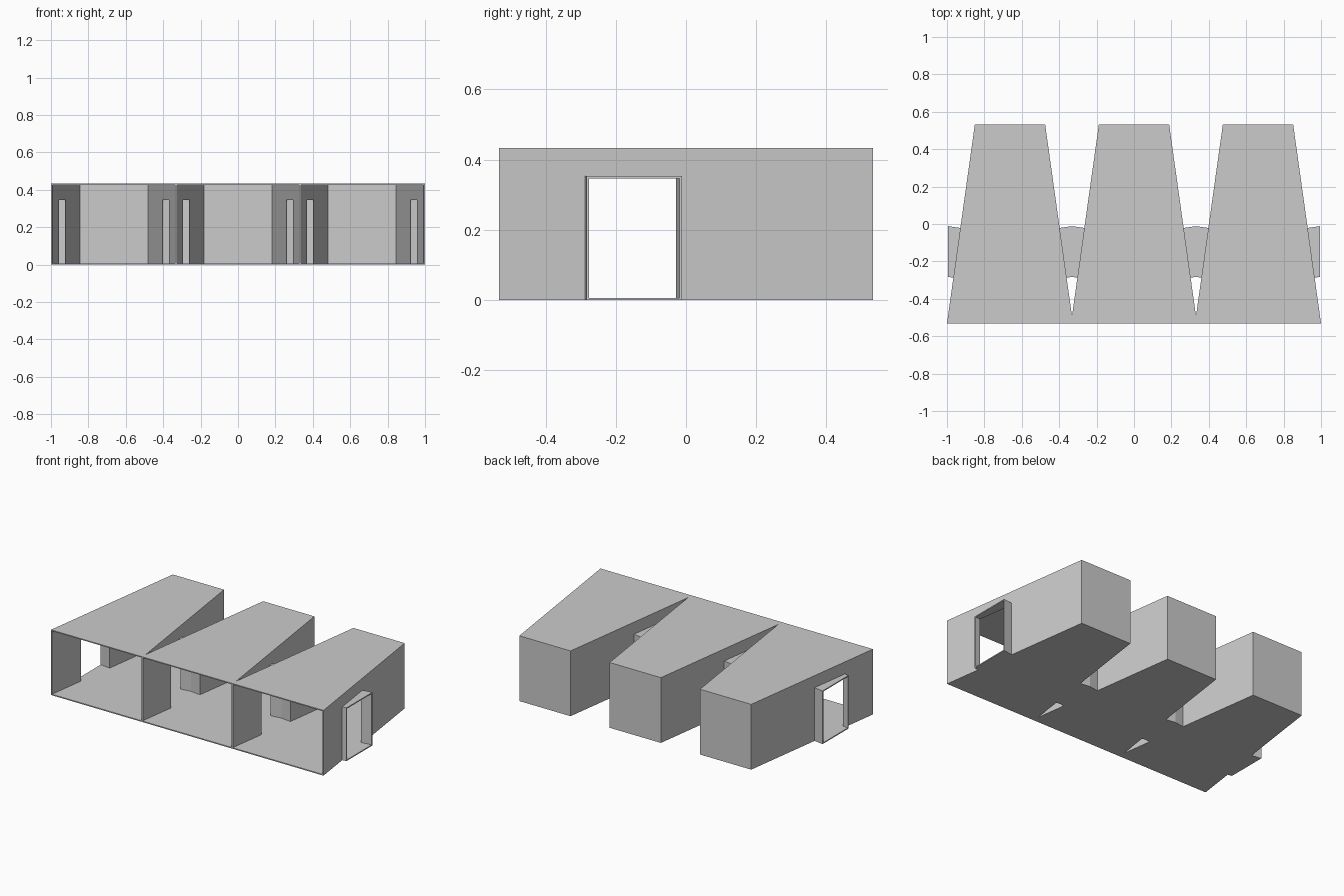
import bpy, bmesh

if "Cube" in bpy.data.objects:
    bpy.data.objects.remove(bpy.data.objects["Cube"])

D, H = 0.532, 0.433            # half depth, height
FRONT, BACK = 0.337, 0.188     # half widths of a tapered room
PITCH = 0.663                  # room spacing
T = 0.007                      # shell thickness
D0, D1, DOOR_Z = -0.287, -0.021, 0.353
K = (FRONT - BACK) / (2 * D)


def half_width(y):
    return FRONT - K * (y + D)


def side_points(s):
    """Outer and inner skin points for one side wall and its door tunnel."""
    pts = {}
    # Room corners: front edge is open, so it keeps its y
    for yn, yo, yi in (("f", -D, -D), ("b", D, D - T)):
        for zn, zo, zi in (("0", 0, T), ("1", H, H - T)):
            pts["box" + yn + zn] = ((s * half_width(yo), yo, zo),
                                    (s * (half_width(yi) - T), yi, zi))
    # Doorway in the wall, and the outer end of its tunnel
    for yn, yo, yi in (("f", D0, D0 + T), ("b", D1, D1 - T)):
        for zn, zo, zi in (("0", 0, T), ("1", DOOR_Z, DOOR_Z - T)):
            pts["door" + yn + zn] = ((s * half_width(yo), yo, zo),
                                     (s * (half_width(yi) - T), yi, zi))
            end = PITCH / 2
            skew = K * (end - half_width(yo))
            pts["end" + yn + zn] = ((s * end, yo + skew, zo),
                                    (s * end, yi + skew, zi))
    return pts


def room_mesh():
    bm = bmesh.new()
    skins = [{}, {}]
    for s in (-1, 1):
        for name, pair in side_points(s).items():
            for i in (0, 1):
                skins[i][s, name] = bm.verts.new(pair[i])

    faces = []
    floor_edge = ["boxf0", "doorf0", "doorb0", "boxb0"]
    # Floor, roof, back wall
    faces.append([(1, n) for n in floor_edge] + [(-1, n) for n in reversed(floor_edge)])
    faces.append([(1, "boxf1"), (1, "boxb1"), (-1, "boxb1"), (-1, "boxf1")])
    faces.append([(1, "boxb0"), (1, "boxb1"), (-1, "boxb1"), (-1, "boxb0")])
    for s in (-1, 1):
        # Side wall with doorway
        faces.append([(s, n) for n in ("boxf0", "doorf0", "doorf1", "doorb1",
                                       "doorb0", "boxb0", "boxb1", "boxf1")])
        # Door tunnel: threshold, jambs, lintel
        ring = ["f0", "f1", "b1", "b0"]
        for a, b in zip(ring, ring[1:] + ring[:1]):
            faces.append([(s, "door" + a), (s, "door" + b), (s, "end" + b), (s, "end" + a)])

    # Both skins, then rims along the open edges
    count = {}
    for f in faces:
        for skin in skins:
            bm.faces.new([skin[k] for k in f])
        for a, b in zip(f, f[1:] + f[:1]):
            key = tuple(sorted((a, b)))
            count[key] = count.get(key, 0) + 1
    for (a, b), n in count.items():
        if n == 1:
            bm.faces.new([skins[0][a], skins[0][b], skins[1][b], skins[1][a]])

    bmesh.ops.recalc_face_normals(bm, faces=bm.faces)
    mesh = bpy.data.meshes.new("tapered_room")
    bm.to_mesh(mesh)
    bm.free()
    return mesh


# Three identical rooms side by side
mesh = room_mesh()
for i, name in enumerate(("left_room", "middle_room", "right_room")):
    ob = bpy.data.objects.new(name, mesh)
    ob.location.x = (i - 1) * PITCH
    bpy.context.collection.objects.link(ob)
